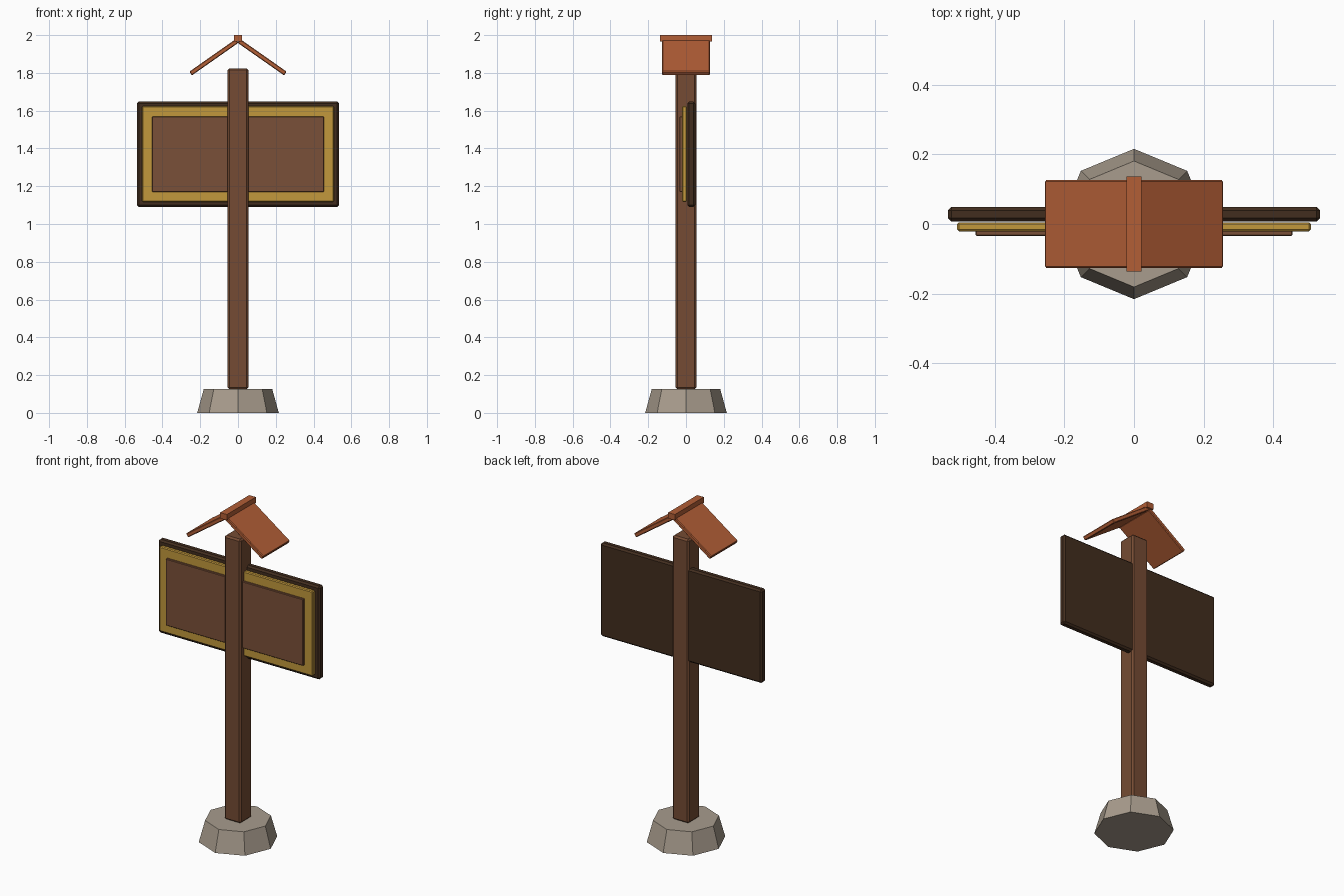
import bpy, math

if "Cube" in bpy.data.objects:
    bpy.data.objects.remove(bpy.data.objects["Cube"])


def material(name, r, g, b):
    # sRGB 0-255 to linear diffuse colour
    lin = [((c / 255 + 0.055) / 1.055) ** 2.4 for c in (r, g, b)]
    m = bpy.data.materials.new(name)
    m.diffuse_color = (*lin, 1)
    m.use_nodes = True
    m.node_tree.nodes["Principled BSDF"].inputs["Base Color"].default_value = m.diffuse_color
    return m


STONE = material("grey stone", 168, 156, 141)
POST = material("post wood", 117, 75, 51)
PANEL = material("panel wood", 122, 80, 56)
DARK = material("dark wood", 66, 45, 30)
GOLD = material("gold", 194, 152, 60)
ROOF = material("terracotta", 178, 94, 54)


def box(name, lo, hi, mat, bevel=0.0, tilt=0.0):
    """Chamfered box between two corners, optionally tilted about y."""
    bpy.ops.mesh.primitive_cube_add(size=1)
    ob = bpy.context.object
    ob.name = name
    ob.scale = [h - l for l, h in zip(lo, hi)]
    bpy.ops.object.transform_apply(location=False, rotation=False, scale=True)
    ob.location = [(h + l) / 2 for l, h in zip(lo, hi)]
    ob.rotation_euler.y = tilt
    ob.data.materials.append(mat)
    if bevel:
        mod = ob.modifiers.new("chamfer", 'BEVEL')
        mod.width = bevel
        mod.segments = 1
    return ob


# Eight-sided stone footing
bpy.ops.mesh.primitive_cone_add(vertices=8, radius1=0.216, radius2=0.181,
                                depth=0.127, location=(0, 0, 0.0635))
base = bpy.context.object
base.name = "stone_base"
base.data.materials.append(STONE)

# Post
box("post", (-0.055, -0.055, 0.125), (0.055, 0.055, 1.824), POST, 0.01)

# Layered sign board: dark backing, gold border, wood face
box("backing_board", (-0.535, 0.007, 1.09), (0.535, 0.049, 1.648), DARK, 0.01)
box("gold_border", (-0.508, -0.021, 1.117), (0.508, 0.005, 1.624), GOLD, 0.005)
box("face_panel", (-0.455, -0.034, 1.17), (0.455, -0.018, 1.569), PANEL, 0.003)

# Two roof slabs sloping down from the ridge
ANGLE, LENGTH, THICK, APEX = math.radians(35), 0.30, 0.024, 1.987
for side, label in ((-1, "left"), (1, "right")):
    slab = box(label + "_roof_slab", (-LENGTH / 2, -0.126, -THICK / 2),
               (LENGTH / 2, 0.126, THICK / 2), ROOF, 0.004, side * ANGLE)
    # centre: half way down the slope, then half the thickness inward
    mid = 0.012 + LENGTH / 2 * math.cos(ANGLE)
    slab.location = (side * (mid - THICK / 2 * math.sin(ANGLE)), 0,
                     APEX - mid * math.tan(ANGLE) - THICK / 2 * math.cos(ANGLE))

# Ridge cap
box("ridge_cap", (-0.022, -0.137, 1.965), (0.022, 0.137, 2.0), ROOF)
